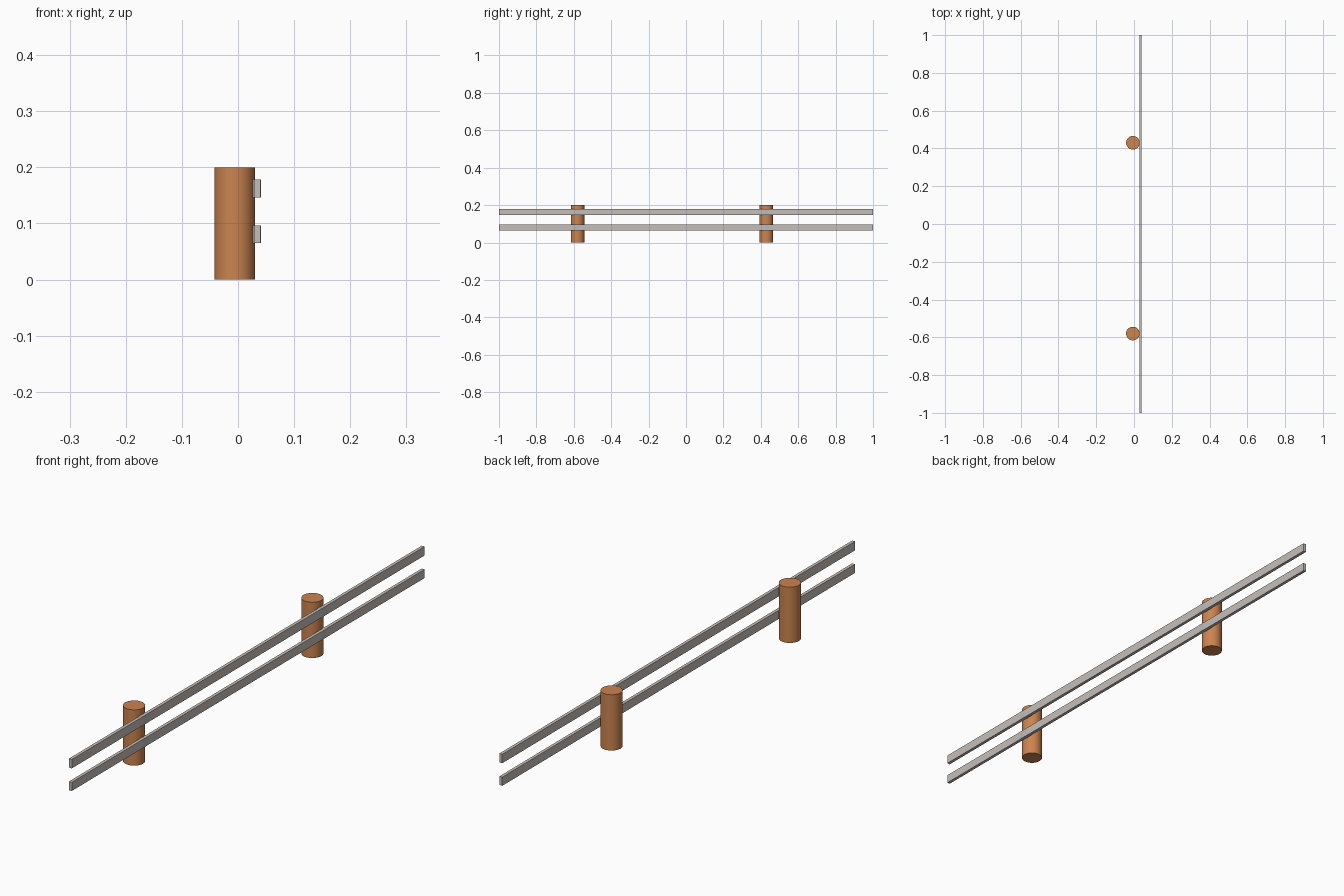
import bpy

if "Cube" in bpy.data.objects:
    bpy.data.objects.remove(bpy.data.objects["Cube"])

def material(name, color):
    m = bpy.data.materials.new(name)
    m.diffuse_color = color
    m.use_nodes = True
    m.node_tree.nodes["Principled BSDF"].inputs["Base Color"].default_value = m.diffuse_color
    return m

wood = material("post_brown", (0.60, 0.23, 0.08, 1))
steel = material("rail_grey", (0.56, 0.52, 0.49, 1))
plate = material("plate_grey", (0.50, 0.50, 0.51, 1))

def box(name, x0, x1, y0, y1, z0, z1, mat):
    bpy.ops.mesh.primitive_cube_add(size=1, location=((x0+x1)/2, (y0+y1)/2, (z0+z1)/2))
    o = bpy.context.object
    o.name = name
    o.scale = (x1-x0, y1-y0, z1-z0)
    bpy.ops.object.transform_apply(location=False, rotation=False, scale=True)
    o.data.materials.append(mat)

rails = {"lower": (0.065, 0.096), "upper": (0.146, 0.178)}

# Long horizontal rails
for n, (z0, z1) in rails.items():
    box(n + "_rail", 0.029, 0.0405, -1, 1, z0, z1, steel)

# Round posts, each with fixing plates on the rails
for n, y in (("front", -0.58), ("back", 0.43)):
    bpy.ops.mesh.primitive_cylinder_add(vertices=48, radius=0.036, depth=0.2,
                                        location=(-0.006, y, 0.1))
    o = bpy.context.object
    o.name = n + "_post"
    o.data.materials.append(wood)
    bpy.ops.object.shade_smooth_by_angle()
    for r, (z0, z1) in rails.items():
        box(f"{n}_{r}_fixing_plate", 0.025, 0.041, y-0.014, y+0.014, z0, z1, plate)
